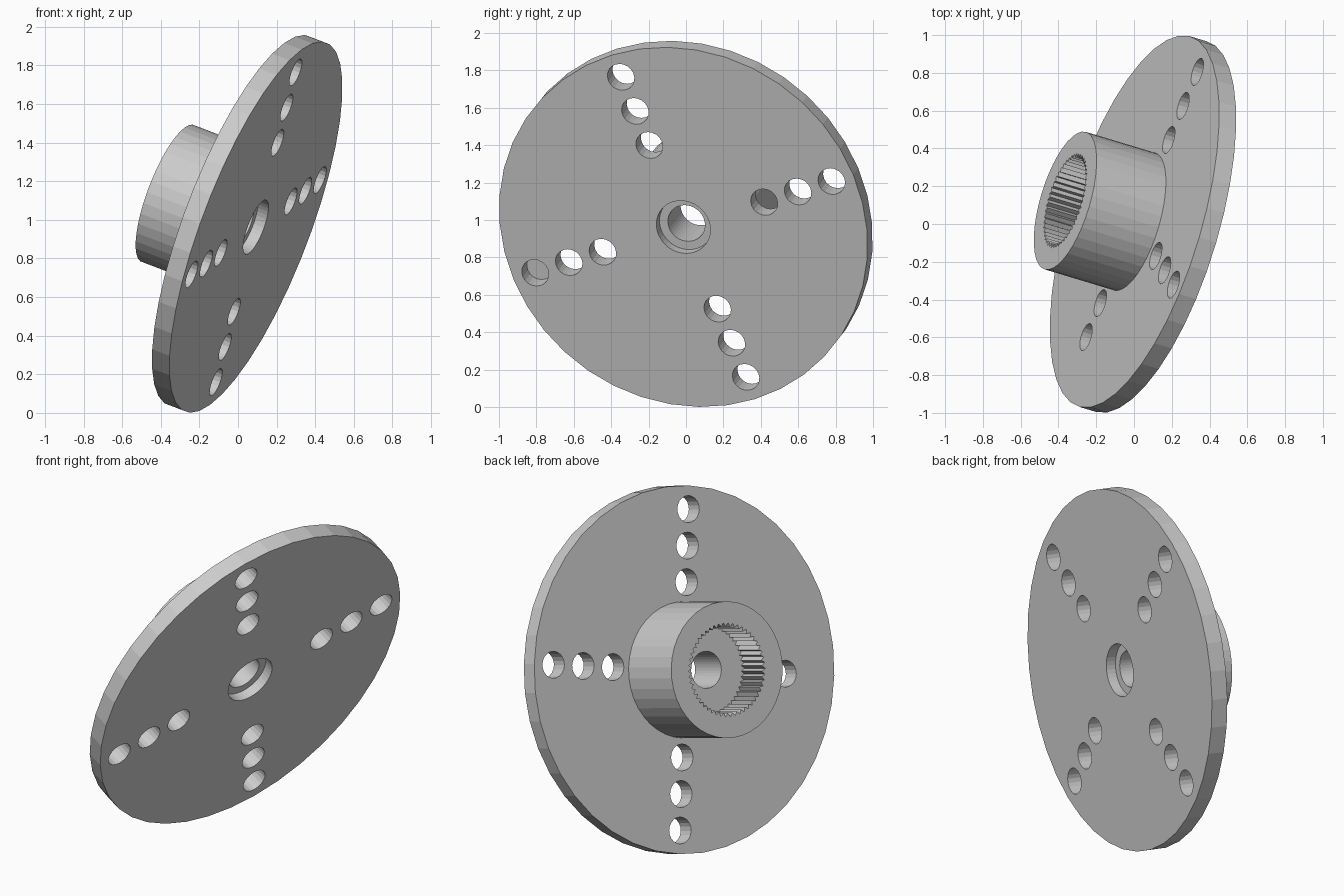
import bpy, bmesh
from math import cos, sin, pi
from mathutils import Matrix, Vector

if "Cube" in bpy.data.objects:
    bpy.data.objects.remove(bpy.data.objects["Cube"])

# Tilted frame: local z is the disc axis, local x/y are the two hole arms
X = Vector((0.231, -0.374, 0.898)).normalized()
Z = -X.cross(Vector((0.372, 0.887, 0.273))).normalized()
Y = Z.cross(X)
FRAME = Matrix.Translation((0.0925, -0.014, 0.962)) @ Matrix((X, Y, Z)).transposed().to_4x4()


def prism(name, outline, z0, z1, at=(0, 0)):
    """Closed prism from a 2D outline, between two heights on the disc axis."""
    bm = bmesh.new()
    low, high = ([bm.verts.new((x + at[0], y + at[1], z)) for x, y in outline] for z in (z0, z1))
    n = len(outline)
    for i in range(n):
        j = (i + 1) % n
        bm.faces.new((low[i], low[j], high[j], high[i]))
    bm.faces.new(low[::-1])
    bm.faces.new(high)
    mesh = bpy.data.meshes.new(name)
    bm.to_mesh(mesh)
    bm.free()
    ob = bpy.data.objects.new(name, mesh)
    bpy.context.collection.objects.link(ob)
    ob.matrix_world = FRAME
    return ob


def ring(n, *radii):
    """Regular outline; several radii alternate to make teeth."""
    return [(radii[i % len(radii)] * cos(2 * pi * i / n), radii[i % len(radii)] * sin(2 * pi * i / n))
            for i in range(n)]


def boolean(target, tool, operation):
    mod = target.modifiers.new(tool.name, 'BOOLEAN')
    mod.operation, mod.solver, mod.object = operation, 'EXACT', tool
    bpy.context.view_layer.objects.active = target
    bpy.ops.object.modifier_apply(modifier=mod.name)
    bpy.data.objects.remove(tool)


# Disc with the hub behind it
horn = prism("servo_disc", ring(40, 1.024), -0.10, 0)
boolean(horn, prism("hub", ring(40, 0.38), -0.508, -0.05), 'UNION')

# Toothed socket, screw hole and screw head recess
boolean(horn, prism("socket", ring(100, 0.262, 0.24), -0.6, -0.31), 'DIFFERENCE')
boolean(horn, prism("screw_hole", ring(40, 0.103), -0.4, 0.1), 'DIFFERENCE')
boolean(horn, prism("screw_recess", ring(40, 0.15), -0.06, 0.1), 'DIFFERENCE')

# Four arms of three mounting holes
for k in range(4):
    for r in (0.487, 0.69, 0.893):
        a = k * pi / 2
        boolean(horn, prism("mount_hole", ring(20, 0.075), -0.2, 0.1, (r * cos(a), r * sin(a))), 'DIFFERENCE')
